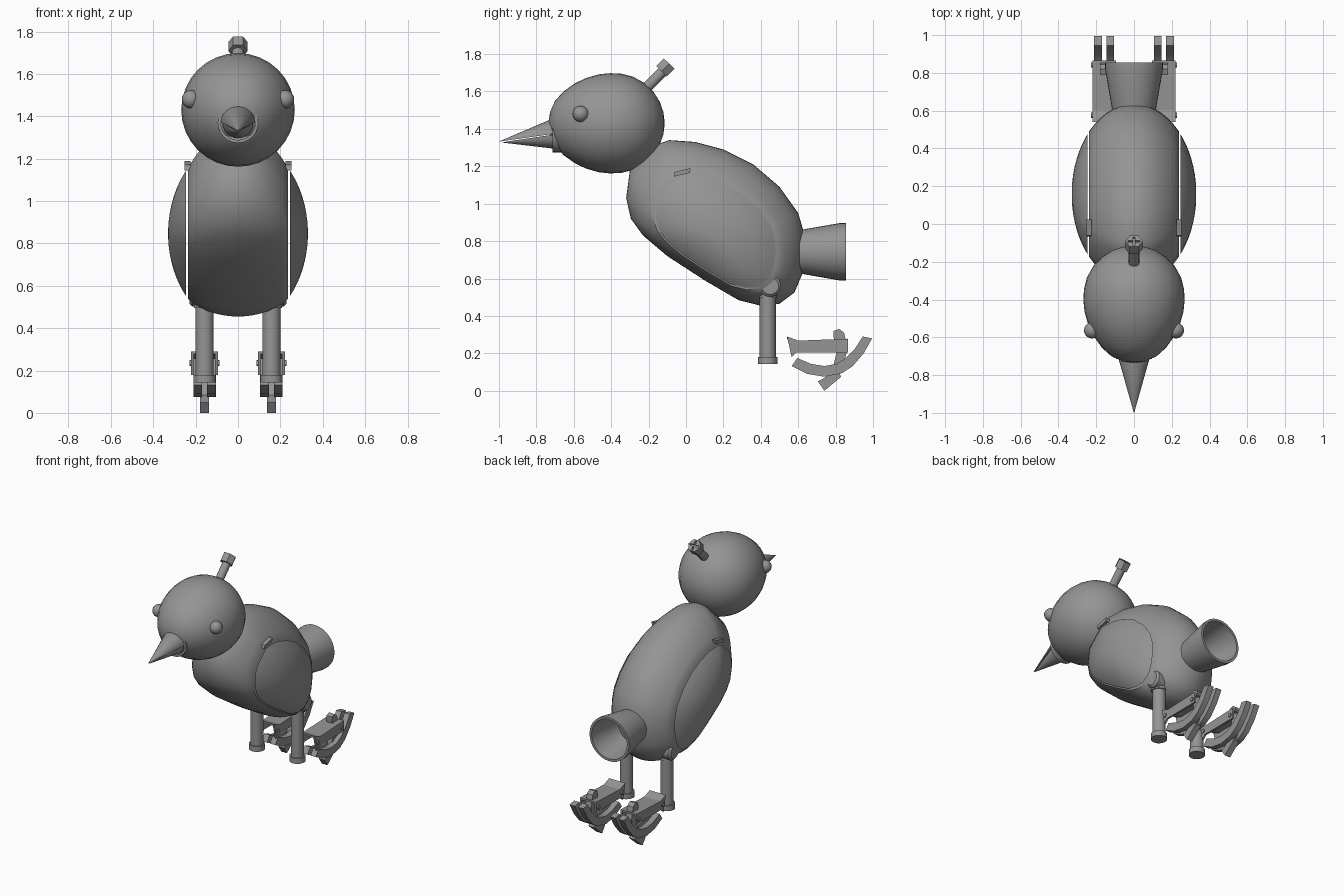
import bpy, bmesh, math
from mathutils import Vector

if "Cube" in bpy.data.objects:
    bpy.data.objects.remove(bpy.data.objects["Cube"])

GREY = bpy.data.materials.new("plain_grey")
GREY.diffuse_color = (0.3, 0.3, 0.3, 1)
GREY.use_nodes = True
GREY.node_tree.nodes["Principled BSDF"].inputs["Base Color"].default_value = GREY.diffuse_color


def finish(name, bm, smooth=35):
    """Turn a bmesh into a named, shaded object."""
    bmesh.ops.recalc_face_normals(bm, faces=bm.faces)
    me = bpy.data.meshes.new(name)
    bm.to_mesh(me)
    bm.free()
    me.materials.append(GREY)
    ob = bpy.data.objects.new(name, me)
    bpy.context.collection.objects.link(ob)
    bpy.context.view_layer.objects.active = ob
    ob.select_set(True)
    if smooth:
        bpy.ops.object.shade_smooth_by_angle(angle=math.radians(smooth))
    ob.select_set(False)
    return ob


def loft(name, rings, smooth=35):
    """Skin rings of equal point count and cap both ends."""
    bm = bmesh.new()
    vs = [[bm.verts.new(p) for p in r] for r in rings]
    n = len(vs[0])
    for a, b in zip(vs, vs[1:]):
        for i in range(n):
            j = (i + 1) % n
            bm.faces.new((a[i], a[j], b[j], b[i]))
    bm.faces.new(vs[0])
    bm.faces.new(vs[-1])
    return finish(name, bm, smooth)


def turned(name, origin, axis, profile, n=24, smooth=35):
    """Revolve (distance, radius) pairs around an axis."""
    o, q = Vector(origin), Vector(axis).to_track_quat('Z', 'Y')
    return loft(name, [[o + q @ Vector((r * math.cos(t), r * math.sin(t), d))
                        for t in (2 * math.pi * k / n for k in range(n))]
                       for d, r in profile], smooth)


def plate(name, x0, x1, yz, smooth=25):
    """Extrude a side outline across x."""
    return loft(name, [[(x, y, z) for y, z in yz] for x in (x0, x1)], smooth)


def ball(name, c, r):
    bm = bmesh.new()
    bmesh.ops.create_uvsphere(bm, u_segments=20, v_segments=12, radius=r)
    bmesh.ops.translate(bm, verts=bm.verts, vec=c)
    return finish(name, bm, 60)


# Body: side outline shrinking towards the flanks, sliced flat where the wings sit
OUTLINE = [(-.15, 1.32), (-.3, 1.18), (-.32, 1.03), (-.295, .92), (-.23, .83), (-.1, .72),
           (.1, .59), (.28, .485), (.4, .455), (.5, .465), (.58, .525), (.62, .62),
           (.637, .73), (.632, .84), (.6, .95), (.5, 1.09), (.36, 1.21), (.2, 1.29),
           (.05, 1.33), (-.09, 1.34)]


def slice_at(x):
    s = math.sqrt(max(0, 1 - (x / .33) ** 2))
    drop = .05 * min(1, (1 - s) / .28)
    return [(x, .157 + s * (y - .157), .897 - drop + s * (z - .897)) for y, z in OUTLINE]


loft("body", [slice_at(.237 * k / 8) for k in range(-8, 9)], 40)

# Head: egg turned around the front-back axis
turned("head", (0, -.115, 1.43), (0, -1, 0),
       [(0, .012), (.006, .06), (.025, .115), (.06, .17), (.11, .217), (.17, .25), (.23, .265),
        (.29, .268), (.35, .262), (.42, .242), (.48, .213), (.54, .17), (.585, .12),
        (.612, .06), (.62, .01)], 32, 50)

# Beak: collar with an upper and a lower half cone
turned("beak_collar", (0, -.65, 1.37), (0, -1, 0),
       [(0, .096), (.065, .096), (.065, .082), (.04, .082)])
for name, sign, rad in (("upper_beak", 1, .08), ("lower_beak", -1, .072)):
    half = [(rad * math.cos(math.pi * k / 12), sign * rad * math.sin(math.pi * k / 12))
            for k in range(13)]
    gap = .002 * sign
    loft(name, [[(x, -.66, 1.37 + z + gap) for x, z in half],
                [(x, -.72, 1.37 + z + gap) for x, z in half],
                [(x * .01, -1 if sign > 0 else -.985, 1.33 + z * .01 + gap) for x, z in half]])

# Bolt on the crown with a cross slot
up = Vector((0, .7, .714)).normalized()
turned("bolt_stem", (0, -.22, 1.61), up, [(0, .028), (.16, .028)], 16)
bolt = turned("bolt_head", Vector((0, -.131, 1.708)), up, [(0, .046), (.058, .046)], 6, 0)
for k, size in enumerate(((.064, .012, .03), (.012, .064, .03))):
    bm = bmesh.new()
    bmesh.ops.create_cube(bm, size=1)
    bmesh.ops.scale(bm, verts=bm.verts, vec=size)
    cutter = finish("slot_cutter_%d" % k, bm, 0)
    cutter.rotation_mode = 'QUATERNION'
    cutter.rotation_quaternion = up.to_track_quat('Z', 'Y')
    cutter.location = Vector((0, -.131, 1.708)) + up * .06
    cutter.hide_render = True
    cutter.hide_set(True)
    mod = bolt.modifiers.new("slot", 'BOOLEAN')
    mod.operation = 'DIFFERENCE'
    mod.object = cutter

# Tail: flared open tube
turned("tail", (0, .56, .743), (0, 1, 0),
       [(0, .108), (.07, .12), (.26, .153), (.295, .154), (.295, .138), (.26, .136), (.05, .1)], 32)

# Foot outlines
BRACKET = [(.54, .29), (.6, .268), (.865, .278), (.865, .205), (.59, .205), (.565, .18)]
TOE = [(.565, .132), (.65, .09), (.74, .075), (.83, .092), (.89, .13), (.95, .2), (.995, .28),
       (.945, .29), (.9, .22), (.85, .17), (.8, .143), (.74, .132), (.67, .143), (.595, .175)]
CLAW = [(.705, .05), (.74, 0), (.83, .075), (.815, .1), (.85, .17), (.865, .23), (.845, .31),
        (.82, .33), (.79, .32), (.788, .29), (.808, .22), (.785, .12), (.77, .085)]

for side, s in (("right", 1), ("left", -1)):
    # Wing: the outer cap beyond the flat flank, with its small hinge
    loft(side + "_wing", [slice_at(s * x) for x in
                          (.245, .26, .275, .29, .303, .314, .322, .327, .3295)], 40)
    plate(side + "_wing_hinge", s * .225, s * .252,
          [(-.065, 1.145), (.02, 1.165), (.025, 1.19), (-.06, 1.17)])
    ball(side + "_eye", (s * .222, -.563, 1.48), .043)

    # Leg: hip joint, sleeve, shank and end cap
    x = s * .158
    turned(side + "_hip", (s * .1, .45, .56), (s, 0, 0), [(0, .058), (.115, .058), (.128, .045)])
    turned(side + "_leg_sleeve", (x, .437, .495), (0, 0, 1), [(0, .05), (.07, .05)])
    turned(side + "_leg", (x, .437, .16), (0, 0, 1), [(0, .043), (.37, .043)])
    turned(side + "_leg_cap", (x, .437, .143), (0, 0, 1), [(0, .052), (.037, .052)])

    # Foot: channel bracket with pins, paired curved toes and a middle claw
    for part, a in (("inner", -1), ("outer", 1)):
        e = x + a * s * .05
        plate(f"{side}_{part}_bracket_side", e, e + a * s * .013, BRACKET, 0)
        plate(f"{side}_{part}_toe", x + a * s * .012, x + a * s * .053, TOE)
        for k, y in enumerate((.575, .842)):
            turned(f"{side}_{part}_pin_{k}", (e, y, .235), (a * s, 0, 0),
                   [(0, .014), (.02, .014)], 12)
    plate(side + "_bracket_top", x - .052, x + .052,
          [(.54, .29), (.6, .268), (.865, .278), (.865, .265), (.6, .255), (.54, .277)], 0)
    plate(side + "_claw", x - .022, x + .022, CLAW)
